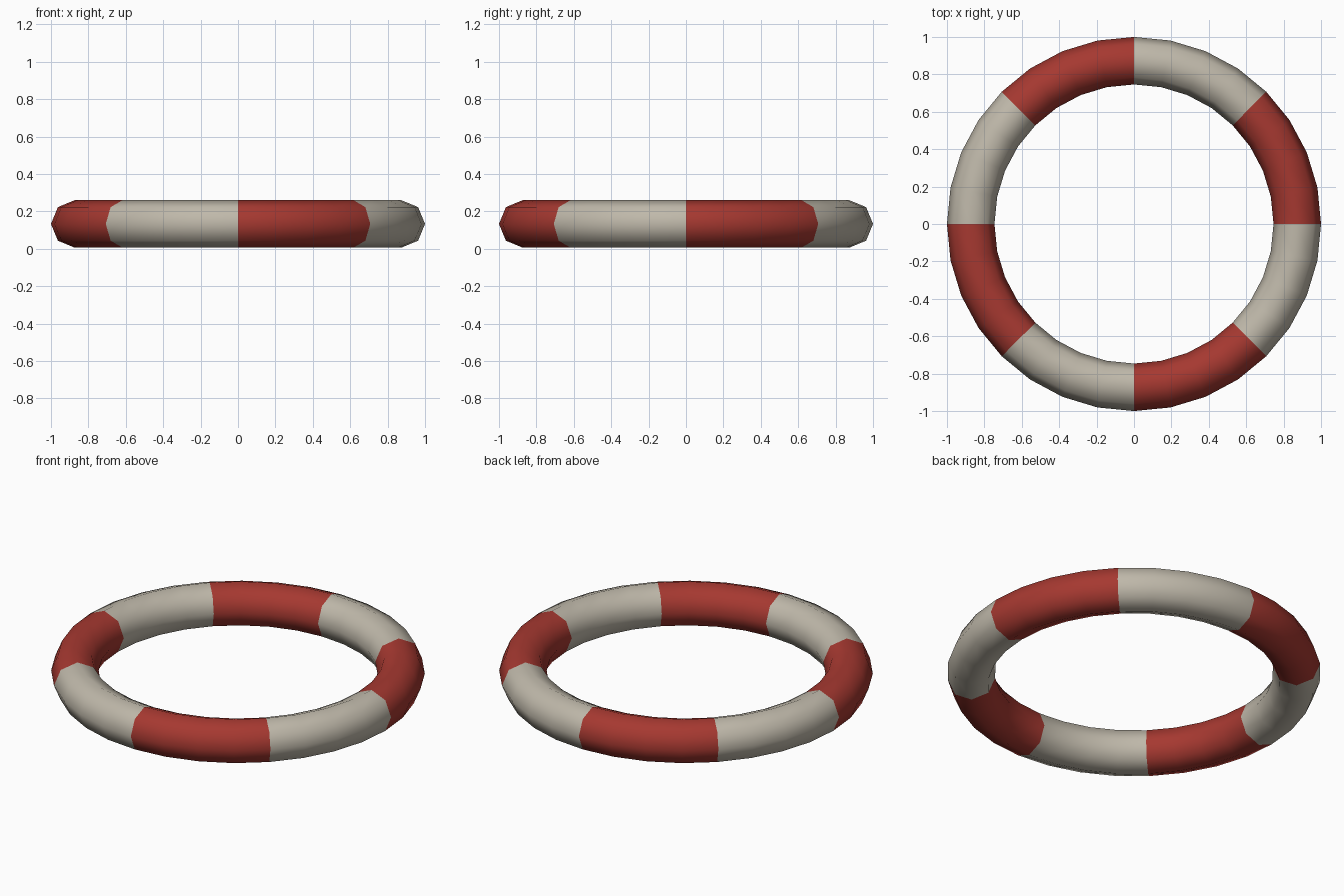
import bpy, bmesh, math

cube = bpy.data.objects.get("Cube")
if cube:
    bpy.data.objects.remove(cube, do_unlink=True)

RING_RADIUS, TUBE_RADIUS, CENTRE_Z = 0.873, 0.127, 0.133
AROUND, SIDES, BANDS = 32, 8, 8


def make_material(name, colour):
    mat = bpy.data.materials.new(name)
    mat.use_nodes = True
    mat.diffuse_color = (*colour, 1)
    mat.node_tree.nodes["Principled BSDF"].inputs["Base Color"].default_value = (*colour, 1)
    return mat


# Octagonal tube swept round a circle
bm = bmesh.new()
rings = []
for i in range(AROUND):
    a = math.tau * i / AROUND
    ring = []
    for j in range(SIDES):
        t = math.tau * j / SIDES
        r = RING_RADIUS + TUBE_RADIUS * math.cos(t)
        z = CENTRE_Z + TUBE_RADIUS * math.sin(t)
        ring.append(bm.verts.new((r * math.cos(a), r * math.sin(a), z)))
    rings.append(ring)

# Alternating red and white bands, each an eighth of the ring
for i in range(AROUND):
    here, after = rings[i], rings[(i + 1) % AROUND]
    for j in range(SIDES):
        k = (j + 1) % SIDES
        face = bm.faces.new((here[j], after[j], after[k], here[k]))
        face.material_index = (i * BANDS // AROUND) % 2
        face.smooth = True

mesh = bpy.data.meshes.new("lifebuoy_ring")
bm.to_mesh(mesh)
bm.free()
mesh.materials.append(make_material("red", (0.38, 0.04, 0.03)))
mesh.materials.append(make_material("off_white", (0.52, 0.48, 0.40)))
ring_object = bpy.data.objects.new("lifebuoy_ring", mesh)
bpy.context.collection.objects.link(ring_object)
